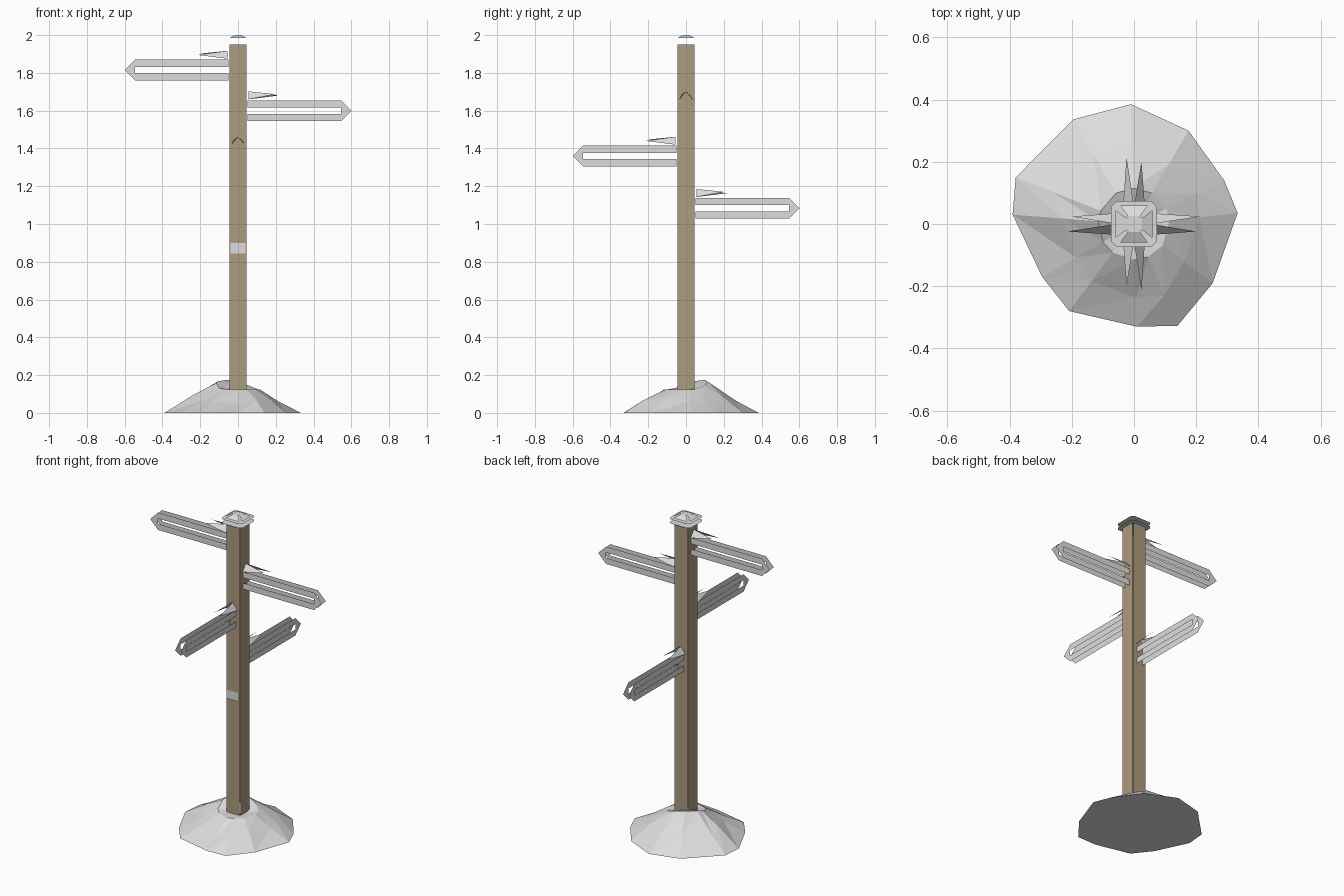
import bpy, bmesh, math, random
from mathutils import Vector, Matrix

random.seed(4)
cube = bpy.data.objects.get("Cube")
if cube:
    bpy.data.objects.remove(cube)


def material(name, rgb):
    m = bpy.data.materials.new(name)
    m.use_nodes = True
    m.diffuse_color = (*rgb, 1)
    m.node_tree.nodes["Principled BSDF"].inputs["Base Color"].default_value = (*rgb, 1)
    return m


WOOD = material("brown wood", (0.42, 0.335, 0.21))
PALE = material("pale grey", (0.72, 0.72, 0.73))


def build(name, polygons, mat, angle=0):
    """Flat-shaded object from a list of polygons, turned about z."""
    bm = bmesh.new()
    for poly in polygons:
        bm.faces.new([bm.verts.new(p) for p in poly])
    bmesh.ops.remove_doubles(bm, verts=bm.verts, dist=0.0005)
    bm.transform(Matrix.Rotation(math.radians(angle), 4, 'Z'))
    mesh = bpy.data.meshes.new(name)
    bm.to_mesh(mesh)
    bm.free()
    mesh.materials.append(mat)
    obj = bpy.data.objects.new(name, mesh)
    bpy.context.collection.objects.link(obj)
    return obj


def octagon(half, cut, z):
    """Square outline with cut corners."""
    k = half - cut
    quarter = [Vector((half, -k, z)), Vector((half, k, z))]
    return [Matrix.Rotation(i * math.pi / 2, 3, 'Z') @ p for i in range(4) for p in quarter]


# Post: four boards with open corners
for side, angle in (("right", 0), ("back", 90), ("left", 180), ("front", 270)):
    w, x = 0.044, 0.05
    build("post_board_" + side, [[(x, -w, 0.08), (x, w, 0.08), (x, w, 1.95), (x, -w, 1.95)]], WOOD, angle)

# Notice plate on the front of the post
build("notice_plate", [[(-0.04, -0.057, 0.845), (0.04, -0.057, 0.845),
                        (0.04, -0.057, 0.9), (-0.04, -0.057, 0.9)]], PALE)


# Arrow signs: two parallel slotted skins each, with a split snow ridge
def arrow_sign(label, angle, z):
    a, b, tip, h, s = 0.05, 0.545, 0.6, 0.055, 0.017
    polys = []
    for y in (-0.02, 0.02):
        skin = [[(a, s), (b, s), (b, h), (a, h)],
                [(a, -h), (b, -h), (b, -s), (a, -s)],
                [(b, -h), (tip, 0), (b, h), (b, s), (b, -s)]]
        for outline in skin:
            pts = [(px, y, z + pz) for px, pz in outline]
            polys.append(pts if y < 0 else pts[::-1])
    build("arrow_sign_" + label, polys, PALE, angle)

    top = z + h
    ridge = []
    for side, drop, reach in ((1, 0.025, 0.215), (-1, 0.032, 0.2)):
        tri = [(0.055, 0, top + 0.047), (reach, side * 0.024, top + drop), (0.055, side * 0.035, top + 0.005)]
        ridge.append(tri[::-side])
    build("sign_snow_" + label, ridge, PALE, angle)


for label, angle, z in (("right", 180, 1.815), ("left", 0, 1.6),
                        ("front", 270, 1.36), ("back", 90, 1.083)):
    arrow_sign(label, angle, z)

# Post cap: stacked plates and sloped snow pieces
build("cap_lower_plate", [octagon(0.074, 0.018, 1.952)[::-1]], PALE)
build("cap_upper_plate", [octagon(0.074, 0.018, 1.978)], PALE)
rim, crown = octagon(0.06, 0.015, 1.984), octagon(0.025, 0.006, 2.0)
slopes = [[rim[i], rim[i + 1], crown[i + 1], crown[i]] for i in range(0, 8, 2)]
build("cap_snow", slopes + [crown], PALE)

# Snow mound: irregular footprint rising to a ring around the post
footprint = [(-0.01, 0.385), (-0.195, 0.336), (-0.38, 0.15), (-0.39, 0.03),
             (-0.295, -0.17), (-0.208, -0.28), (0.01, -0.33), (0.14, -0.327),
             (0.253, -0.19), (0.333, 0.035), (0.29, 0.14), (0.175, 0.3)]
base = [Vector((x, y, 0)) for x, y in footprint]
high_side = Vector((-0.6, 0.8, 0))
rings = [base, [], [], []]
for p in base:
    d = p.normalized()
    height = 0.125 + 0.05 * max(0, d.dot(high_side))
    crest = d * 0.115 + Vector((0, 0, height))
    middle = p.lerp(crest, 0.5 + random.uniform(-0.1, 0.1))
    middle.z += random.uniform(-0.012, 0.012)
    rings[1].append(middle)
    rings[2].append(crest)
    rings[3].append(d * 0.05 + Vector((0, 0, height * 0.55 + 0.055)))
facets = [base[::-1], rings[3]]
for lower, upper in zip(rings, rings[1:]):
    for i in range(len(base)):
        j = (i + 1) % len(base)
        facets += [[lower[i], lower[j], upper[j]], [lower[i], upper[j], upper[i]]]
build("snow_mound", facets, PALE)
